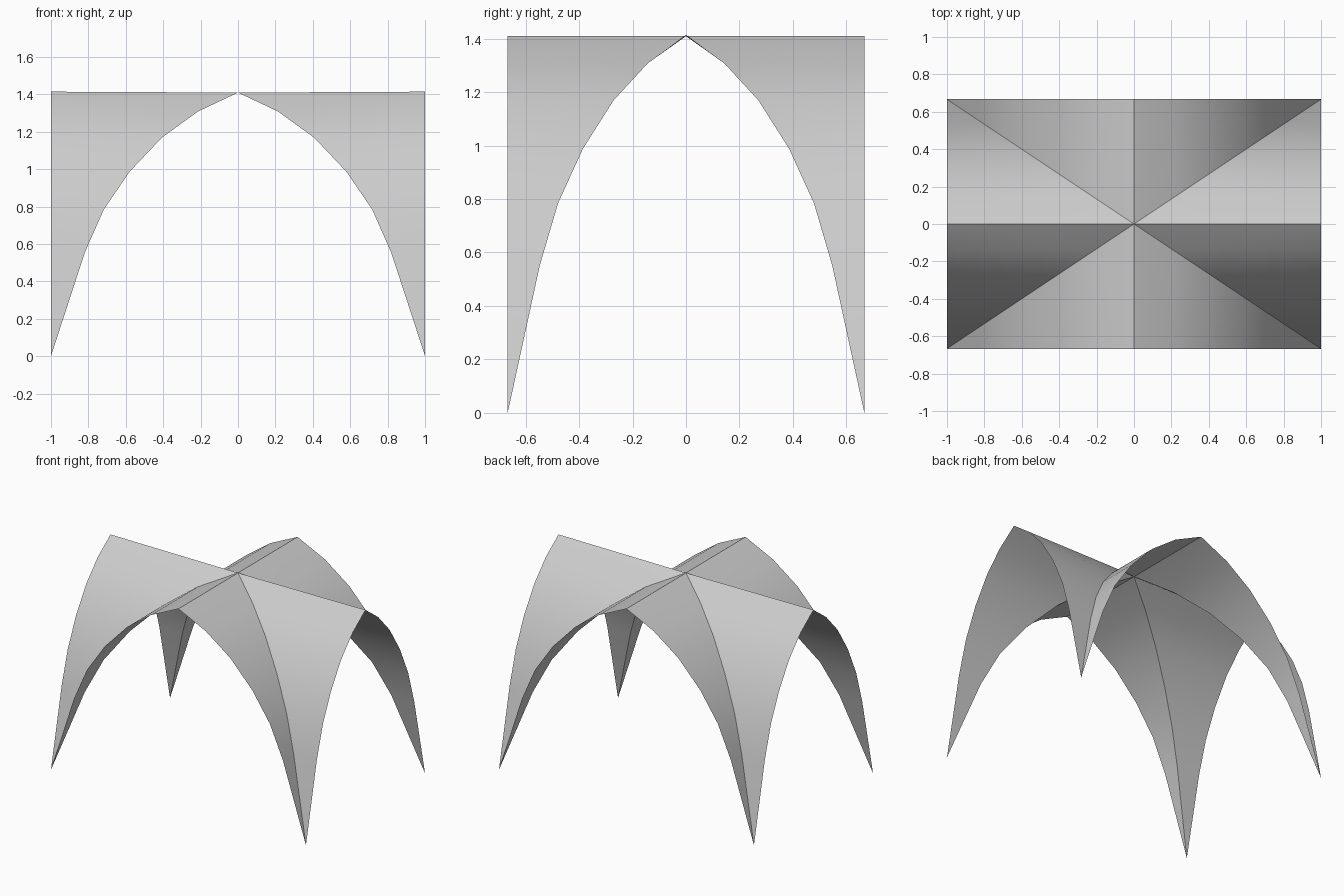
import bpy
import bmesh

cube = bpy.data.objects.get("Cube")
if cube:
    bpy.data.objects.remove(cube, do_unlink=True)

HALF_X, HALF_Y = 1.0, 0.667
CROWN = 1.409
# Pointed arch: (fraction of half span, height), crown to foot
ARCH = [(0, CROWN), (0.214, 1.308), (0.406, 1.169), (0.578, 0.988),
        (0.717, 0.785), (0.819, 0.554), (1, 0)]

stone = bpy.data.materials.new("pale_grey")
stone.use_nodes = True
colour = (0.6, 0.6, 0.6, 1)
stone.diffuse_color = colour
stone.node_tree.nodes["Principled BSDF"].inputs["Base Color"].default_value = colour


def vault_web(name, along_x, sign, rise=0.0):
    """One web of the vault, from the crossing groins out to its open arch."""
    bm = bmesh.new()

    def point(out, across, z):
        x, y = (out, across) if along_x else (across, out)
        return bm.verts.new((x * HALF_X, y * HALF_Y, z))

    arch = [(-t, z) for t, z in reversed(ARCH[1:])] + ARCH
    rows = []
    for t, z in arch:
        groin = point(sign * abs(t), t, z)
        if abs(t) == 1:
            rows.append((groin, groin))
        else:
            rows.append((groin, point(sign, t, z + (rise if t == 0 else 0))))
    for (a, b), (c, d) in zip(rows, rows[1:]):
        corners = list(dict.fromkeys((a, b, d, c)))
        face = bm.faces.new(corners)
        face.normal_update()
        if face.normal.z < 0:
            face.normal_flip()

    mesh = bpy.data.meshes.new(name)
    bm.to_mesh(mesh)
    bm.free()
    mesh.materials.append(stone)
    web = bpy.data.objects.new(name, mesh)
    bpy.context.collection.objects.link(web)
    web.select_set(True)
    bpy.context.view_layer.objects.active = web


bpy.ops.object.select_all(action="DESELECT")
# Side webs have a slightly raised ridge at the open end
vault_web("left_vault_web", True, 1, 0.005)
vault_web("right_vault_web", True, -1, 0.005)
vault_web("front_vault_web", False, -1)
vault_web("back_vault_web", False, 1)

# Smooth curves with crisp ridges
bpy.ops.object.shade_smooth_by_angle()
